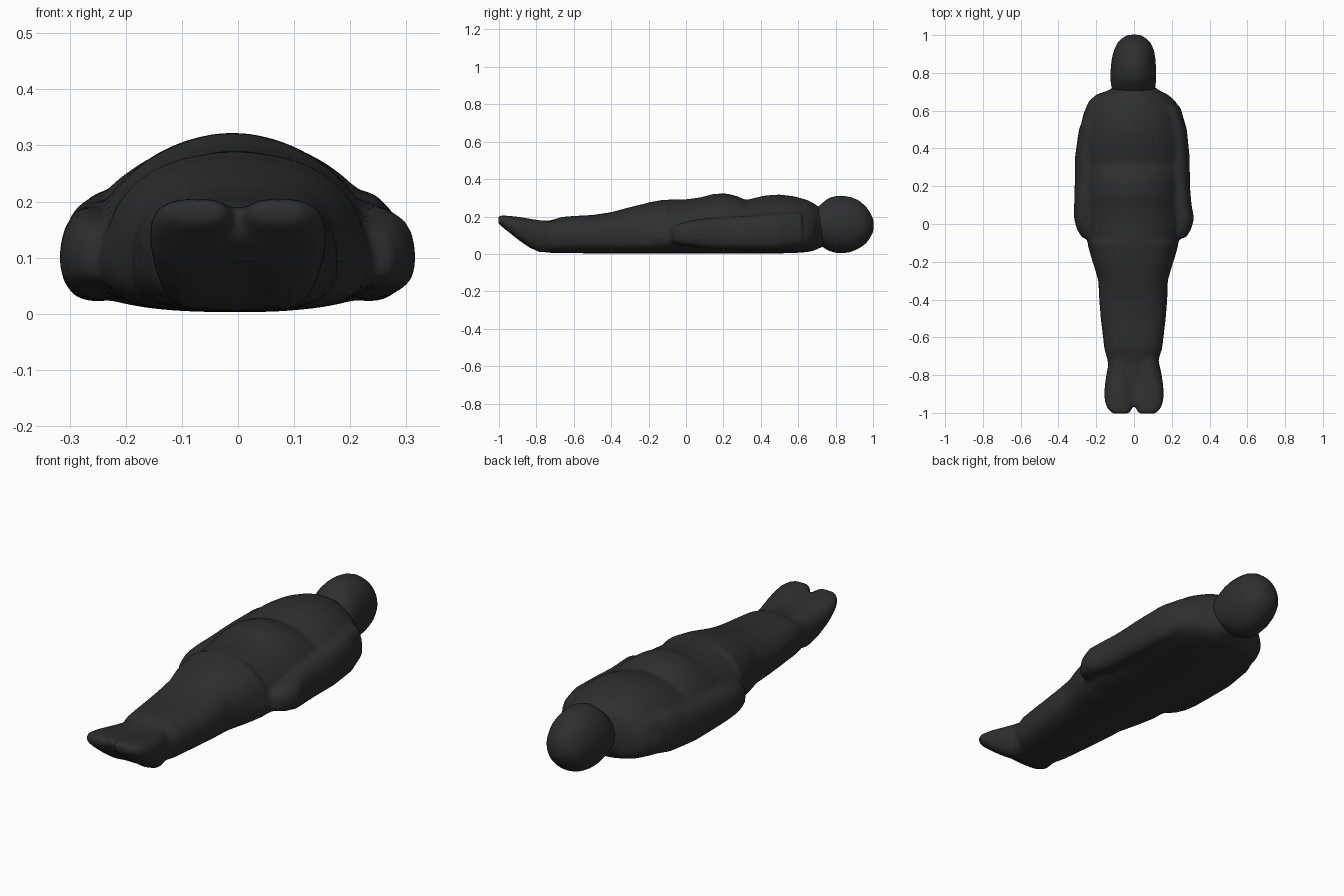
import bpy, bmesh, math

mat = bpy.data.materials.new("charcoal cloth")
mat.diffuse_color = (0.028, 0.028, 0.028, 1)

SEG = 48


def add_loft(bm, sections, n_top=2.0, n_low=2.5):
    """Loft along y: (y, centre x, half width, z bottom, z widest, z top)."""
    rings = []
    for y, cx, w, zb, zm, zt in sections:
        ring = []
        for i in range(SEG):
            a = 2 * math.pi * i / SEG
            c, s = math.cos(a), math.sin(a)
            n = n_top if s >= 0 else n_low
            x = cx + w * math.copysign(abs(c) ** (2 / n), c)
            z = zm + (zt - zm if s >= 0 else zm - zb) * math.copysign(abs(s) ** (2 / n), s)
            ring.append(bm.verts.new((x, y, z)))
        rings.append(ring)
    for a, b in zip(rings, rings[1:]):
        for i in range(SEG):
            j = (i + 1) % SEG
            bm.faces.new((a[i], a[j], b[j], b[i]))
    bm.faces.new(rings[0][::-1])
    bm.faces.new(rings[-1])


def finish(name, bm, voxel, smooth):
    bmesh.ops.recalc_face_normals(bm, faces=bm.faces)
    me = bpy.data.meshes.new(name)
    bm.to_mesh(me)
    bm.free()
    me.materials.append(mat)
    ob = bpy.data.objects.new(name, me)
    bpy.context.collection.objects.link(ob)
    # fuse the overlapping volumes into one soft wrapped surface
    r = ob.modifiers.new("fuse", 'REMESH')
    r.mode = 'VOXEL'
    r.voxel_size = voxel
    r.use_smooth_shade = True
    s = ob.modifiers.new("soften", 'SMOOTH')
    s.factor = 0.5
    s.iterations = smooth
    return ob


body = bmesh.new()
# torso with chest, waist fold and belly
add_loft(body, [
    (0.74, 0.0, 0.09, 0.04, 0.13, 0.235),
    (0.71, 0.0, 0.13, 0.03, 0.12, 0.252),
    (0.685, -0.01, 0.19, 0.018, 0.11, 0.27),
    (0.65, -0.01, 0.23, 0.01, 0.10, 0.288),
    (0.58, -0.008, 0.262, 0.005, 0.095, 0.308),
    (0.50, -0.008, 0.277, 0.003, 0.09, 0.318),
    (0.42, -0.01, 0.285, 0.003, 0.09, 0.312),
    (0.36, -0.01, 0.283, 0.003, 0.09, 0.298),
    (0.32, -0.01, 0.275, 0.003, 0.09, 0.288),
    (0.28, -0.01, 0.268, 0.003, 0.09, 0.307),
    (0.22, -0.01, 0.262, 0.003, 0.09, 0.323),
    (0.15, -0.01, 0.258, 0.003, 0.09, 0.322),
    (0.08, -0.008, 0.255, 0.003, 0.09, 0.303),
    (0.00, -0.005, 0.252, 0.003, 0.09, 0.292),
    (-0.12, -0.005, 0.238, 0.003, 0.09, 0.290),
    (-0.20, -0.005, 0.215, 0.003, 0.09, 0.276),
], 1.9)
# wrapped legs
add_loft(body, [
    (-0.10, -0.005, 0.235, 0.003, 0.09, 0.288),
    (-0.20, -0.005, 0.213, 0.003, 0.09, 0.274),
    (-0.30, -0.005, 0.184, 0.003, 0.09, 0.250),
    (-0.40, -0.004, 0.180, 0.003, 0.095, 0.223),
    (-0.50, -0.004, 0.172, 0.003, 0.10, 0.208),
    (-0.60, -0.004, 0.160, 0.004, 0.10, 0.203),
    (-0.66, -0.004, 0.153, 0.004, 0.10, 0.198),
    (-0.73, -0.006, 0.132, 0.006, 0.10, 0.178),
    (-0.80, 0.0, 0.135, 0.016, 0.10, 0.175),
    (-0.90, 0.0, 0.11, 0.085, 0.14, 0.182),
    (-0.96, 0.0, 0.09, 0.135, 0.165, 0.190),
], 2.4, 3.0)

for side in (-1, 1):
    # arm pressed against the body, ending in a covered hand
    k = 0.012 if side < 0 else 0.0
    add_loft(body, [
        (0.62, side * 0.19, 0.055, 0.04, 0.11, 0.22),
        (0.50, side * (0.222 + k), 0.058, 0.025, 0.10, 0.22),
        (0.35, side * (0.235 + 1.5 * k), 0.06, 0.022, 0.095, 0.205),
        (0.20, side * (0.240 + 1.5 * k), 0.056, 0.025, 0.095, 0.195),
        (0.10, side * (0.250 + k), 0.055, 0.03, 0.10, 0.190),
        (0.03, side * 0.264, 0.054, 0.04, 0.10, 0.180),
        (-0.03, side * 0.252, 0.05, 0.048, 0.10, 0.165),
        (-0.075, side * 0.235, 0.038, 0.06, 0.10, 0.145),
    ], 2.2)
    # foot with the toes pointing up and away
    add_loft(body, [
        (-0.70, side * 0.062, 0.062, 0.015, 0.09, 0.175),
        (-0.78, side * 0.073, 0.070, 0.008, 0.10, 0.180),
        (-0.84, side * 0.077, 0.076, 0.035, 0.12, 0.189),
        (-0.90, side * 0.078, 0.080, 0.078, 0.14, 0.199),
        (-0.95, side * 0.077, 0.076, 0.118, 0.165, 0.204),
        (-0.985, side * 0.074, 0.062, 0.146, 0.178, 0.206),
        (-1.004, side * 0.070, 0.045, 0.162, 0.183, 0.202),
    ], 2.4, 2.5)

finish("wrapped_body", body, 0.011, 6)

# covered head, rounded hood shape
head = bmesh.new()
add_loft(head, [
    (0.685, 0.0, 0.095, 0.07, 0.15, 0.235),
    (0.72, -0.003, 0.116, 0.043, 0.15, 0.265),
    (0.76, -0.004, 0.121, 0.018, 0.15, 0.298),
    (0.80, -0.004, 0.121, 0.005, 0.15, 0.310),
    (0.84, -0.003, 0.119, 0.003, 0.15, 0.311),
    (0.88, -0.002, 0.115, 0.010, 0.15, 0.305),
    (0.92, 0.0, 0.106, 0.026, 0.15, 0.289),
    (0.96, 0.0, 0.088, 0.053, 0.15, 0.257),
    (0.985, 0.0, 0.062, 0.085, 0.15, 0.222),
    (1.002, 0.0, 0.030, 0.120, 0.15, 0.185),
], 2.0, 2.0)
finish("covered_head", head, 0.010, 4)
